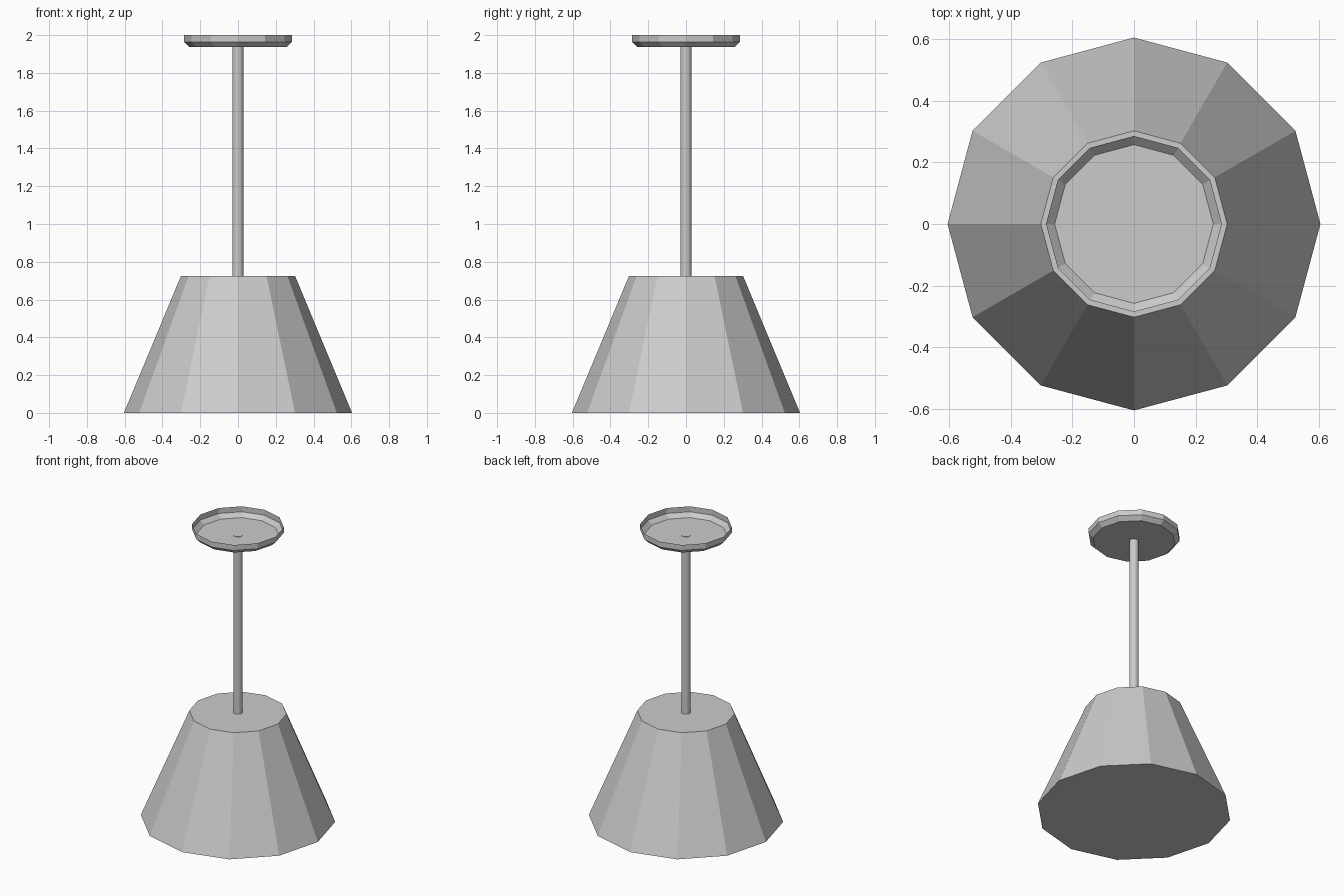
import bpy, bmesh
from math import cos, sin, tau, radians

if "Cube" in bpy.data.objects:
    bpy.data.objects.remove(bpy.data.objects["Cube"])


def lathe(name, profile, sides, cap_bottom=False, cap_top=False):
    """Rings of (radius, z), bottom to top, skinned into one object."""
    bm = bmesh.new()
    rings = [[bm.verts.new((r * cos(tau * i / sides), r * sin(tau * i / sides), z))
              for i in range(sides)] for r, z in profile]
    for low, high in zip(rings, rings[1:]):
        for i in range(sides):
            j = (i + 1) % sides
            bm.faces.new((low[i], low[j], high[j], high[i]))
    if cap_bottom:
        bm.faces.new(rings[0][::-1])
    if cap_top:
        bm.faces.new(rings[-1])
    mesh = bpy.data.meshes.new(name)
    bm.to_mesh(mesh)
    bm.free()
    obj = bpy.data.objects.new(name, mesh)
    bpy.context.collection.objects.link(obj)
    return obj


# Faceted lamp shade, closed at both ends
lathe("shade", [(0.604, 0), (0.302, 0.725)], 12, cap_bottom=True, cap_top=True)

# Ceiling canopy: thin dish with a chamfered lower edge, open on top
lathe("ceiling_canopy", [(0.257, 1.936), (0.285, 1.963), (0.285, 2.0)], 12, cap_bottom=True)

# Hanging rod, its end just showing through the canopy floor
rod = lathe("hanging_rod", [(0.029, 0.72), (0.029, 1.938)], 24, cap_bottom=True, cap_top=True)
bpy.context.view_layer.objects.active = rod
rod.select_set(True)
bpy.ops.object.shade_smooth_by_angle(angle=radians(30))
